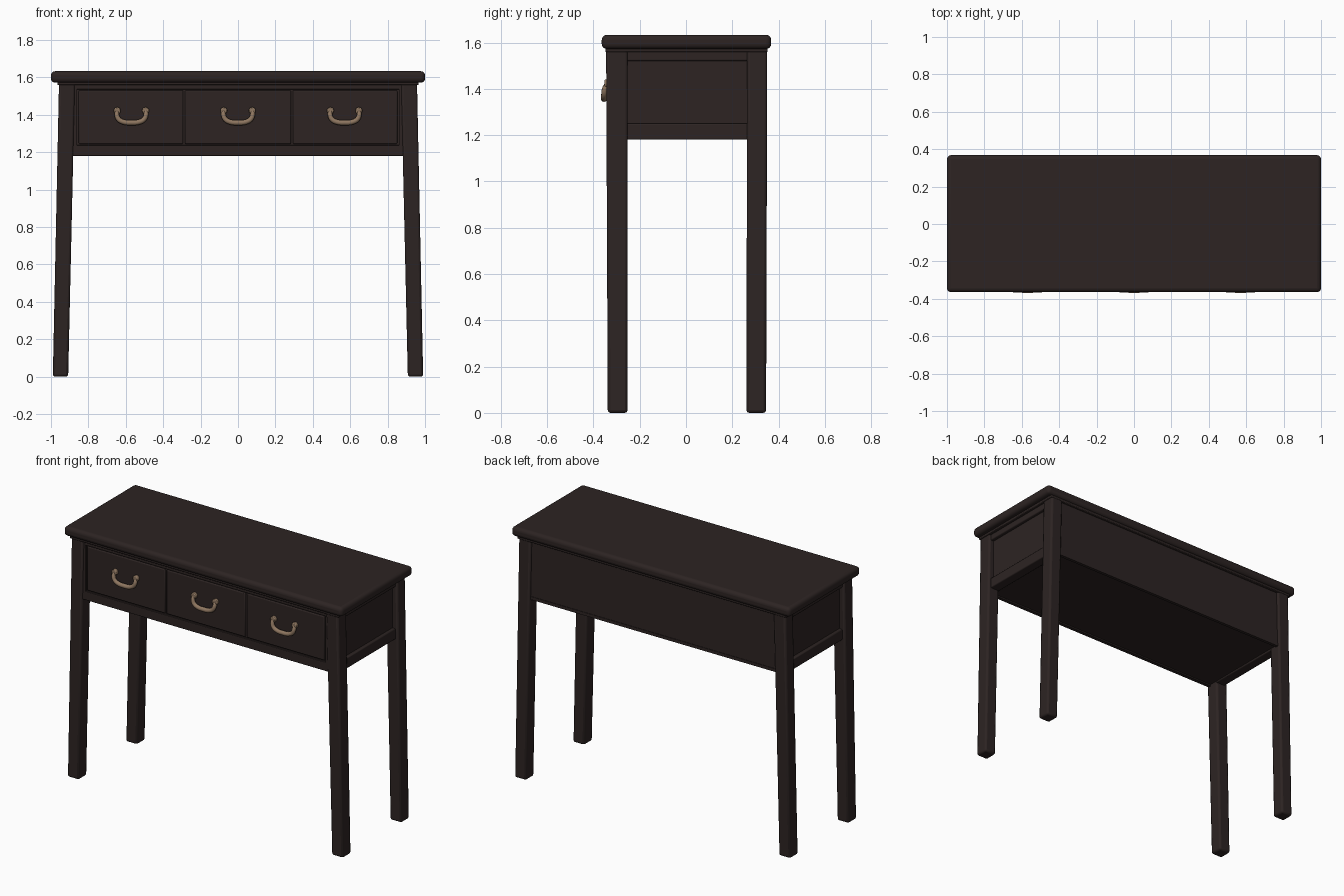
import bpy, bmesh, math
from mathutils import Vector

if "Cube" in bpy.data.objects:
    bpy.data.objects.remove(bpy.data.objects["Cube"])


def material(name, rgb):
    m = bpy.data.materials.new(name)
    m.diffuse_color = (*rgb, 1)
    m.use_nodes = True
    m.node_tree.nodes["Principled BSDF"].inputs["Base Color"].default_value = m.diffuse_color
    return m


WOOD = material("dark wood", (0.026, 0.0175, 0.0165))
BRASS = material("aged brass", (0.27, 0.18, 0.115))


def finish(ob, mat, bevel=0.0, segments=2):
    ob.data.materials.append(mat)
    if bevel:
        mod = ob.modifiers.new("Bevel", 'BEVEL')
        mod.width, mod.segments = bevel, segments
    bpy.ops.object.select_all(action='DESELECT')
    ob.select_set(True)
    bpy.context.view_layer.objects.active = ob
    if ob.type == 'MESH':
        bpy.ops.object.shade_smooth_by_angle(angle=math.radians(35))
    return ob


def prism(name, bottom, top, bevel=0.0, segments=2, mat=WOOD):
    """Box between two rectangles, each (x0, x1, y0, y1, z)."""
    bm = bmesh.new()
    rings = []
    for x0, x1, y0, y1, z in (bottom, top):
        x0, x1 = sorted((x0, x1))
        rings.append([bm.verts.new(p) for p in
                      ((x0, y0, z), (x1, y0, z), (x1, y1, z), (x0, y1, z))])
    lo, hi = rings
    bm.faces.new(lo[::-1])
    bm.faces.new(hi)
    for i in range(4):
        j = (i + 1) % 4
        bm.faces.new((lo[i], lo[j], hi[j], hi[i]))
    me = bpy.data.meshes.new(name)
    bm.to_mesh(me)
    bm.free()
    ob = bpy.data.objects.new(name, me)
    bpy.context.collection.objects.link(ob)
    return finish(ob, mat, bevel, segments)


def box(name, x0, x1, y0, y1, z0, z1, bevel=0.0, segments=2):
    return prism(name, (x0, x1, y0, y1, z0), (x0, x1, y0, y1, z1), bevel, segments)


# Table top with rounded edge, and the thin moulding under it
box("table_top", -1, 1, -0.364, 0.368, 1.572, 1.633, 0.022, 4)
box("under_top_moulding", -0.965, 0.965, -0.348, 0.353, 1.558, 1.576, 0.005)

# Case with closed underside
box("case", -0.925, 0.925, -0.322, 0.335, 1.19, 1.575)
box("back_lower_edge", -0.9, 0.9, 0.318, 0.338, 1.18, 1.2)

# Splayed legs
for side, s in (("left", -1), ("right", 1)):
    for end, yb, yt in (("front", (-0.338, -0.252), (-0.345, -0.252)),
                        ("back", (0.261, 0.346), (0.264, 0.351))):
        prism(f"{end}_{side}_leg", (s * 0.908, s * 0.99, *yb, 0),
              (s * 0.872, s * 0.957, *yt, 1.575), 0.012)
    # Side rails framing the recessed panel
    for part, z0, z1 in (("top", 1.52, 1.575), ("bottom", 1.18, 1.25)):
        box(f"{side}_{part}_rail", s * 0.88, s * 0.946, -0.26, 0.27, z0, z1, 0.006)

# Front frame rails and drawer fronts
box("front_top_rail", -0.9, 0.9, -0.334, -0.31, 1.535, 1.575, 0.003)
box("front_bottom_rail", -0.9, 0.9, -0.334, -0.31, 1.18, 1.238, 0.003)
for s in (-1, 1):
    box("front_stile", s * 0.86, s * 0.9, -0.334, -0.31, 1.2, 1.575, 0.003)
for i, (x0, x1) in enumerate(((-0.852, -0.293), (-0.283, 0.283), (0.293, 0.852))):
    box(f"drawer_front_{i + 1}", x0, x1, -0.332, -0.31, 1.244, 1.53, 0.006)


# Drop handles: a curved bail hung from two round bosses
def handle(cx):
    half = [(0.076, -0.338, 1.422), (0.078, -0.35, 1.4), (0.068, -0.353, 1.376),
            (0.04, -0.354, 1.361)]
    path = [(-x, y, z) for x, y, z in half] + [(0, -0.354, 1.358)] + half[::-1]
    cu = bpy.data.curves.new("drawer_handle", 'CURVE')
    cu.dimensions = '3D'
    cu.bevel_depth, cu.bevel_resolution, cu.resolution_u = 0.0145, 3, 4
    cu.use_fill_caps = True
    sp = cu.splines.new('BEZIER')
    sp.bezier_points.add(len(path) - 1)
    for i, (bp, p) in enumerate(zip(sp.bezier_points, path)):
        bp.co = Vector(p) + Vector((cx, 0, 0))
        bp.handle_left_type = bp.handle_right_type = 'AUTO'
        bp.radius = 0.85 + 0.15 * (1 - abs(i - 4) / 4)
    ob = bpy.data.objects.new("drawer_handle", cu)
    bpy.context.collection.objects.link(ob)
    finish(ob, BRASS)
    for s in (-1, 1):
        bpy.ops.mesh.primitive_cylinder_add(
            vertices=16, radius=0.019, depth=0.026,
            location=(cx + s * 0.076, -0.339, 1.422), rotation=(math.pi / 2, 0, 0))
        boss = bpy.context.object
        boss.name = "handle_boss"
        finish(boss, BRASS, 0.005)


for cx in (-0.57, 0, 0.57):
    handle(cx)
